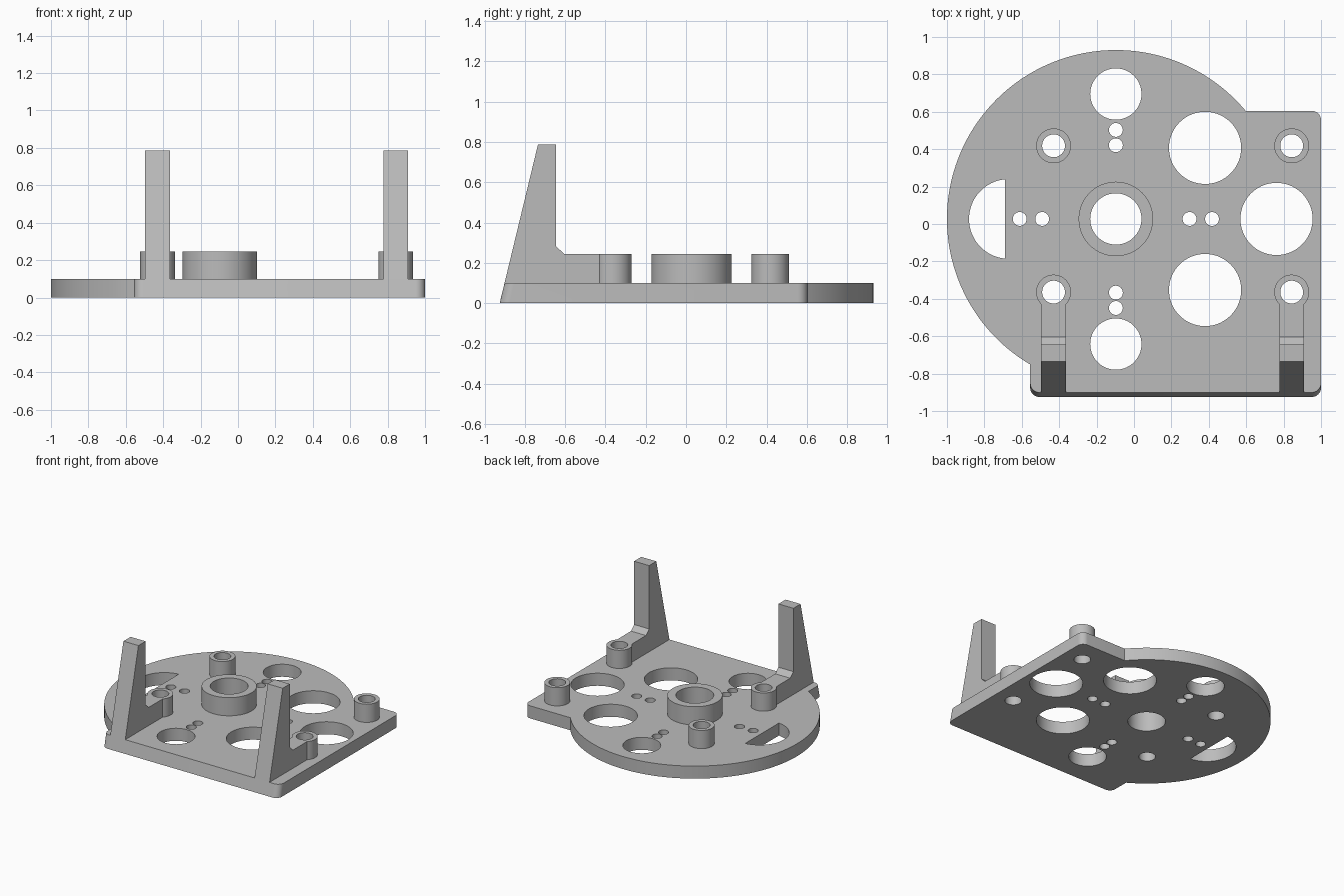
import bpy, bmesh
from math import cos, sin, pi, atan2
from mathutils import Matrix

if "Cube" in bpy.data.objects:
    bpy.data.objects.remove(bpy.data.objects["Cube"], do_unlink=True)

grey = bpy.data.materials.new("plain grey")
grey.use_nodes = True
grey.diffuse_color = (0.5, 0.5, 0.5, 1)
grey.node_tree.nodes["Principled BSDF"].inputs["Base Color"].default_value = grey.diffuse_color

CX, CY, R = -0.097, 0.027, 0.903       # disc
LEFT, RIGHT, FRONT, BACK = -0.555, 1.0, -0.925, 0.605   # square part
THICK, BOSS_TOP = 0.1, 0.245
SLOPE = 0.242                          # backward lean of the front face
POST_X, POST_Y = (-0.43, 0.843), (-0.364, 0.418)


def arc(cx, cy, r, a, b, n):
    return [(cx + r * cos(a + (b - a) * i / n), cy + r * sin(a + (b - a) * i / n))
            for i in range(n + 1)]


def add_prism(bm, outline, z0, z1):
    """Extrude an xy outline from z0 to z1; return the top vertices."""
    low = [bm.verts.new((x, y, z0)) for x, y in outline]
    high = [bm.verts.new((x, y, z1)) for x, y in outline]
    bm.faces.new(low[::-1])
    bm.faces.new(high)
    for i in range(len(low)):
        j = (i + 1) % len(low)
        bm.faces.new((low[i], low[j], high[j], high[i]))
    return high


def circle(x, y, r, n=72):
    return arc(x, y, r, 0, 2 * pi, n)[:-1]


def finish(bm, name):
    bmesh.ops.recalc_face_normals(bm, faces=bm.faces)
    mesh = bpy.data.meshes.new(name)
    bm.to_mesh(mesh)
    bm.free()
    mesh.materials.append(grey)
    ob = bpy.data.objects.new(name, mesh)
    bpy.context.collection.objects.link(ob)
    return ob


# Cutter holding every hole
bm = bmesh.new()
holes = [(CX, CY, 0.137), (CX, 0.695, 0.137), (CX, -0.642, 0.137),
         (0.38, 0.407, 0.193), (0.38, -0.353, 0.193), (0.762, CY, 0.193)]
holes += [(x, y, 0.061) for x in POST_X for y in POST_Y]
for d in (0.394, 0.514):
    holes += [(CX + d, CY, 0.037), (CX - d, CY, 0.037)]
    e = d + (0.0 if d < 0.4 else -0.038)
    holes += [(CX, CY + e, 0.037), (CX, CY - e, 0.037)]
for x, y, r in holes:
    add_prism(bm, circle(x, y, r), -0.2, 0.5)
add_prism(bm, arc(-0.669, CY, 0.213, pi / 2 + 0.1, 3 * pi / 2 - 0.1, 40), -0.2, 0.5)
cutter = finish(bm, "hole_cutter")
cutter.hide_render = True


def cut_and_smooth(ob):
    mod = ob.modifiers.new("holes", "BOOLEAN")
    mod.operation, mod.solver, mod.object = "DIFFERENCE", "EXACT", cutter
    bpy.ops.object.select_all(action="DESELECT")
    ob.select_set(True)
    bpy.context.view_layer.objects.active = ob
    bpy.ops.object.modifier_apply(modifier=mod.name)
    bpy.ops.object.shade_smooth_by_angle(angle=pi / 6)


# Base plate: disc merged with a round-cornered square, front edge leaning back
start = atan2(BACK - CY, (R * R - (BACK - CY) ** 2) ** 0.5)
end = atan2(-(R * R - (LEFT - CX) ** 2) ** 0.5, LEFT - CX) + 2 * pi
c = 0.05
outline = arc(CX, CY, R, start, end, 120)
outline += arc(LEFT + c, FRONT + c, c, pi, 1.5 * pi, 10)
outline += arc(RIGHT - c, FRONT + c, c, 1.5 * pi, 2 * pi, 10)
outline += arc(RIGHT - c, BACK - c, c, 0, pi / 2, 10)
bm = bmesh.new()
for v in add_prism(bm, outline, 0, THICK):
    if v.co.y < FRONT + c + 0.001:
        v.co.y += SLOPE * THICK
cut_and_smooth(finish(bm, "base_plate"))

# Centre boss and four standoffs
bm = bmesh.new()
add_prism(bm, circle(CX, CY, 0.199, 96), THICK, BOSS_TOP)
cut_and_smooth(finish(bm, "centre_boss"))
for x, side in zip(POST_X, ("right", "left")):
    for y, end_name in zip(POST_Y, ("front", "back")):
        bm = bmesh.new()
        add_prism(bm, circle(x, y, 0.093), THICK, BOSS_TOP)
        cut_and_smooth(finish(bm, f"{end_name}_{side}_standoff"))

# Upright brackets: side profile (y, z) extruded across x
profile = [(FRONT + SLOPE * THICK, THICK), (-0.4, THICK), (-0.4, BOSS_TOP),
           (-0.605, BOSS_TOP), (-0.645, 0.282), (-0.645, 0.787), (-0.735, 0.787)]
turn = Matrix(((0, 0, 1), (1, 0, 0), (0, 1, 0))).to_4x4()
for x, side in zip(POST_X, ("right", "left")):
    bm = bmesh.new()
    add_prism(bm, profile, x - 0.066, x + 0.066)
    bm.transform(turn)
    cut_and_smooth(finish(bm, f"{side}_bracket"))

bpy.data.objects.remove(cutter, do_unlink=True)
